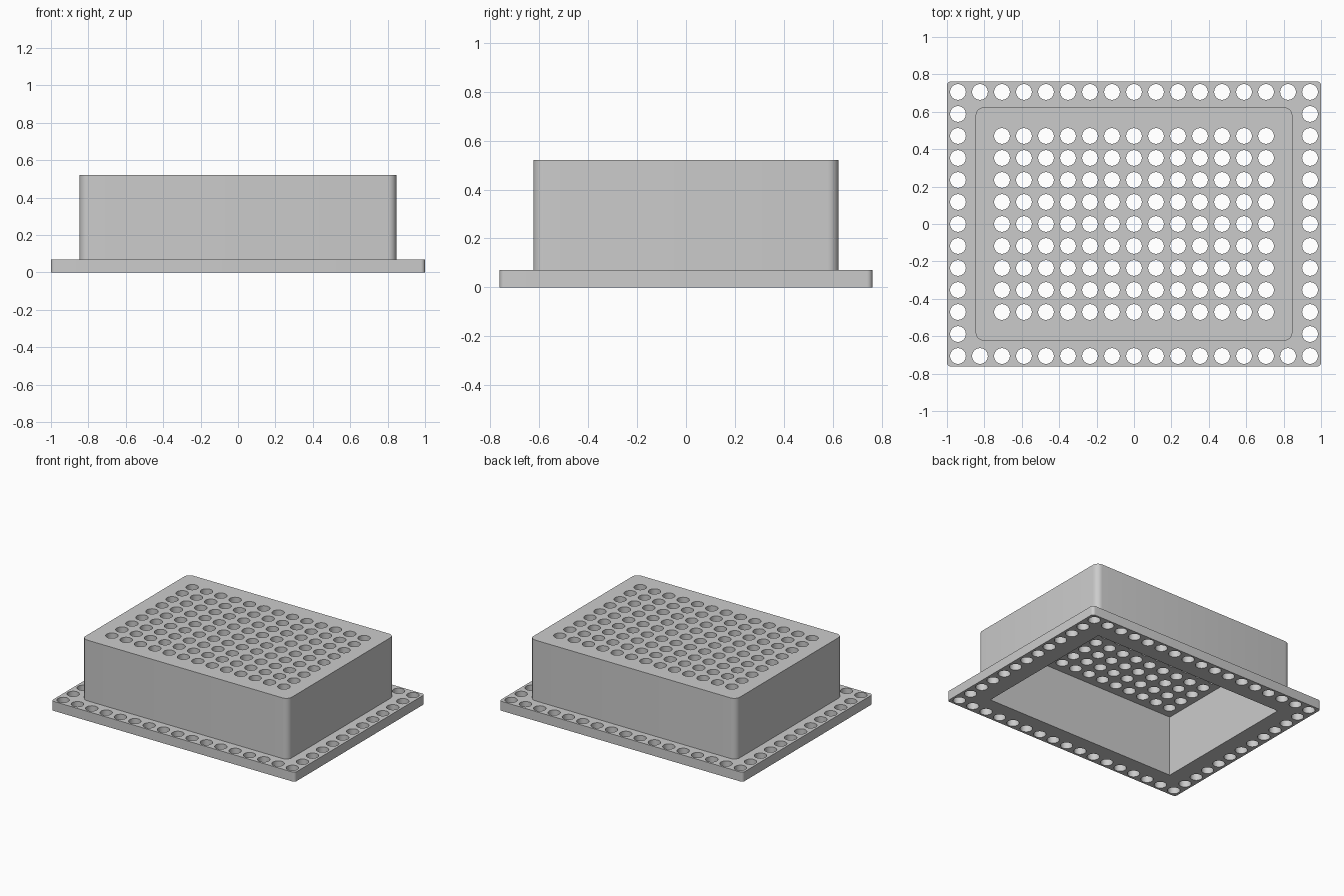
import bpy, bmesh
from math import cos, sin, pi, radians

PITCH = 2 / 17
HOLE_R = 0.042
FLANGE_TOP, CEILING, TOP = 0.07, 0.45, 0.52

if "Cube" in bpy.data.objects:
    bpy.data.objects.remove(bpy.data.objects["Cube"])

grey = bpy.data.materials.new("light_grey")
grey.use_nodes = True
grey.diffuse_color = (0.6, 0.6, 0.6, 1)
grey.node_tree.nodes["Principled BSDF"].inputs["Base Color"].default_value = (0.6, 0.6, 0.6, 1)


def rounded_rect(hx, hy, r, steps=6):
    """Outline of a rectangle with rounded corners."""
    pts = []
    for i, (sx, sy) in enumerate([(1, 1), (-1, 1), (-1, -1), (1, -1)]):
        for k in range(steps + 1):
            a = (i + k / steps) * pi / 2
            pts.append((sx * (hx - r) + r * cos(a), sy * (hy - r) + r * sin(a)))
    return pts


def circle(cx, cy, sides=32):
    return [(cx + HOLE_R * cos(2 * pi * k / sides), cy + HOLE_R * sin(2 * pi * k / sides))
            for k in range(sides)]


def prisms(name, outlines, z0, z1):
    """One object holding an upright solid for every outline."""
    bm = bmesh.new()
    for pts in outlines:
        low = [bm.verts.new((x, y, z0)) for x, y in pts]
        high = [bm.verts.new((x, y, z1)) for x, y in pts]
        bm.faces.new(low[::-1])
        bm.faces.new(high)
        for i in range(len(pts)):
            j = (i + 1) % len(pts)
            bm.faces.new((low[i], low[j], high[j], high[i]))
    mesh = bpy.data.meshes.new(name)
    bm.to_mesh(mesh)
    bm.free()
    mesh.materials.append(grey)
    obj = bpy.data.objects.new(name, mesh)
    bpy.context.collection.objects.link(obj)
    return obj


def combine(target, other, operation):
    """Apply a boolean and drop the helper solid."""
    mod = target.modifiers.new("combine", 'BOOLEAN')
    mod.operation, mod.solver, mod.object = operation, 'EXACT', other
    bpy.context.view_layer.objects.active = target
    bpy.ops.object.modifier_apply(modifier=mod.name)
    bpy.data.objects.remove(other)


# Flange and raised box joined into one body
body = prisms("perforated_box", [rounded_rect(1, 0.762, 0.022)], 0, FLANGE_TOP)
combine(body, prisms("raised_box", [rounded_rect(0.847, 0.624, 0.045)], 0.03, TOP), 'UNION')

# Cavity open at the bottom
opening = [(0.787, 0.564), (-0.787, 0.564), (-0.787, -0.564), (0.787, -0.564)]
combine(body, prisms("cavity", [opening], -0.1, CEILING), 'DIFFERENCE')

# Grid of holes through the top
top_holes = [circle(i * PITCH, j * PITCH) for i in range(-6, 7) for j in range(-4, 5)]
combine(body, prisms("top_holes", top_holes, CEILING - 0.1, TOP + 0.1), 'DIFFERENCE')

# Single row of holes around the flange
rim_holes = [circle(i * PITCH, j * PITCH) for i in range(-8, 9) for j in range(-6, 7)
             if abs(i) == 8 or abs(j) == 6]
combine(body, prisms("rim_holes", rim_holes, -0.1, FLANGE_TOP + 0.1), 'DIFFERENCE')

# Smooth the hole walls and rounded corners, keep the rest sharp
bpy.ops.object.select_all(action='DESELECT')
body.select_set(True)
bpy.context.view_layer.objects.active = body
bpy.ops.object.shade_smooth_by_angle(angle=radians(30))
